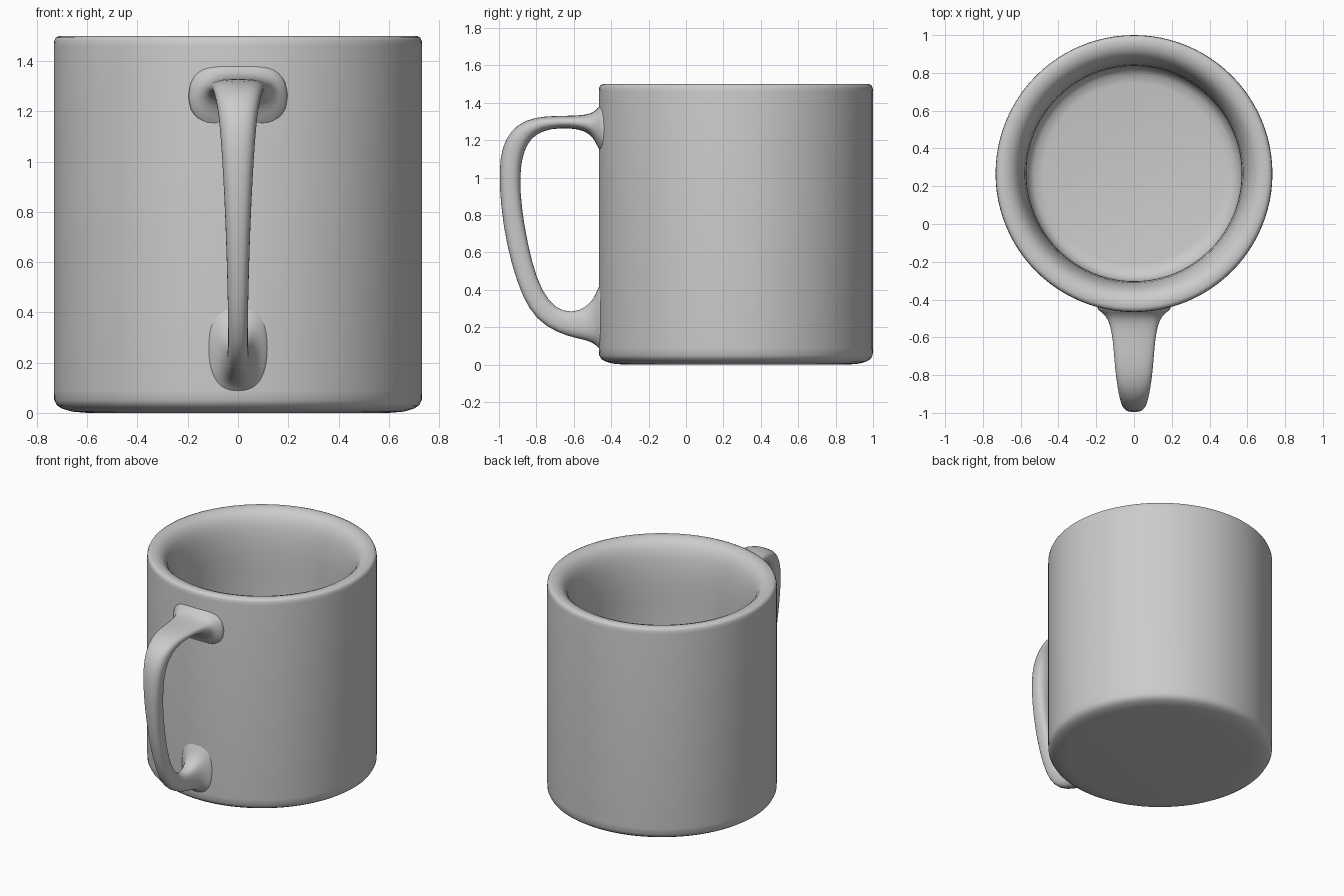
import bpy, bmesh, math
from mathutils import Vector

CENTRE_Y = 0.267


def loft(name, rings, angle=50):
    """Skin a list of closed rings and cap both ends."""
    bm = bmesh.new()
    loops = [[bm.verts.new(p) for p in ring] for ring in rings]
    n = len(loops[0])
    for a, b in zip(loops, loops[1:]):
        for i in range(n):
            j = (i + 1) % n
            bm.faces.new((a[i], a[j], b[j], b[i]))
    bm.faces.new(loops[0])
    bm.faces.new(loops[-1])
    bmesh.ops.recalc_face_normals(bm, faces=bm.faces[:])
    mesh = bpy.data.meshes.new(name)
    bm.to_mesh(mesh)
    bm.free()
    obj = bpy.data.objects.new(name, mesh)
    bpy.context.collection.objects.link(obj)
    bpy.ops.object.select_all(action='DESELECT')
    obj.select_set(True)
    bpy.context.view_layer.objects.active = obj
    bpy.ops.object.shade_smooth_by_angle(angle=math.radians(angle))
    return obj


def circle(r, z, n=96):
    return [(r * math.cos(2 * math.pi * i / n),
             CENTRE_Y + r * math.sin(2 * math.pi * i / n), z) for i in range(n)]


# Cup: outer wall, rounded rim, tapering lip, inner wall and floor
profile = [(0.60, 0.0), (0.66, 0.005), (0.70, 0.017), (0.72, 0.03), (0.731, 0.05),
           (0.733, 0.09), (0.733, 1.46), (0.731, 1.48), (0.725, 1.493), (0.71, 1.5),
           (0.68, 1.499), (0.65, 1.488), (0.625, 1.465), (0.605, 1.43),
           (0.59, 1.38), (0.578, 1.31), (0.571, 1.22), (0.57, 1.10),
           (0.57, 0.24), (0.56, 0.19), (0.53, 0.16), (0.48, 0.15)]
loft("cup", [circle(r, z) for r, z in profile])

# Handle stations: outer y, z, inner y, z, half width
stations = [
    (-0.41, 1.43, -0.41, 1.08, 0.23), (-0.455, 1.40, -0.46, 1.13, 0.19),
    (-0.48, 1.355, -0.49, 1.21, 0.15), (-0.53, 1.335, -0.54, 1.25, 0.127),
    (-0.62, 1.33, -0.62, 1.265, 0.112), (-0.75, 1.33, -0.72, 1.262, 0.104),
    (-0.86, 1.31, -0.80, 1.235, 0.094), (-0.94, 1.25, -0.85, 1.18, 0.082),
    (-0.985, 1.16, -0.877, 1.10, 0.072), (-1.0, 1.04, -0.888, 1.00, 0.064),
    (-0.993, 0.86, -0.88, 0.84, 0.054), (-0.96, 0.64, -0.845, 0.64, 0.046),
    (-0.905, 0.44, -0.80, 0.46, 0.041), (-0.84, 0.29, -0.735, 0.335, 0.039),
    (-0.75, 0.20, -0.655, 0.28, 0.040), (-0.63, 0.148, -0.57, 0.285, 0.046),
    (-0.52, 0.128, -0.51, 0.33, 0.062), (-0.475, 0.10, -0.48, 0.38, 0.09),
    (-0.455, 0.07, -0.46, 0.44, 0.12), (-0.42, 0.05, -0.42, 0.48, 0.15)]


def section(oy, oz, iy, iz, w, n=20):
    outer, inner = Vector((0, oy, oz)), Vector((0, iy, iz))
    mid, half = (outer + inner) / 2, (outer - inner) / 2
    ring = []
    for i in range(n):
        t = 2 * math.pi * i / n
        c, s = math.cos(t), math.sin(t)
        # slightly squared ellipse
        x = w * math.copysign(abs(c) ** 0.8, c)
        ring.append(mid + half * math.copysign(abs(s) ** 0.8, s) + Vector((x, 0, 0)))
    return ring


handle = loft("handle", [section(*s) for s in stations], 80)
smooth = handle.modifiers.new("smooth", 'SUBSURF')
smooth.levels = smooth.render_levels = 1
